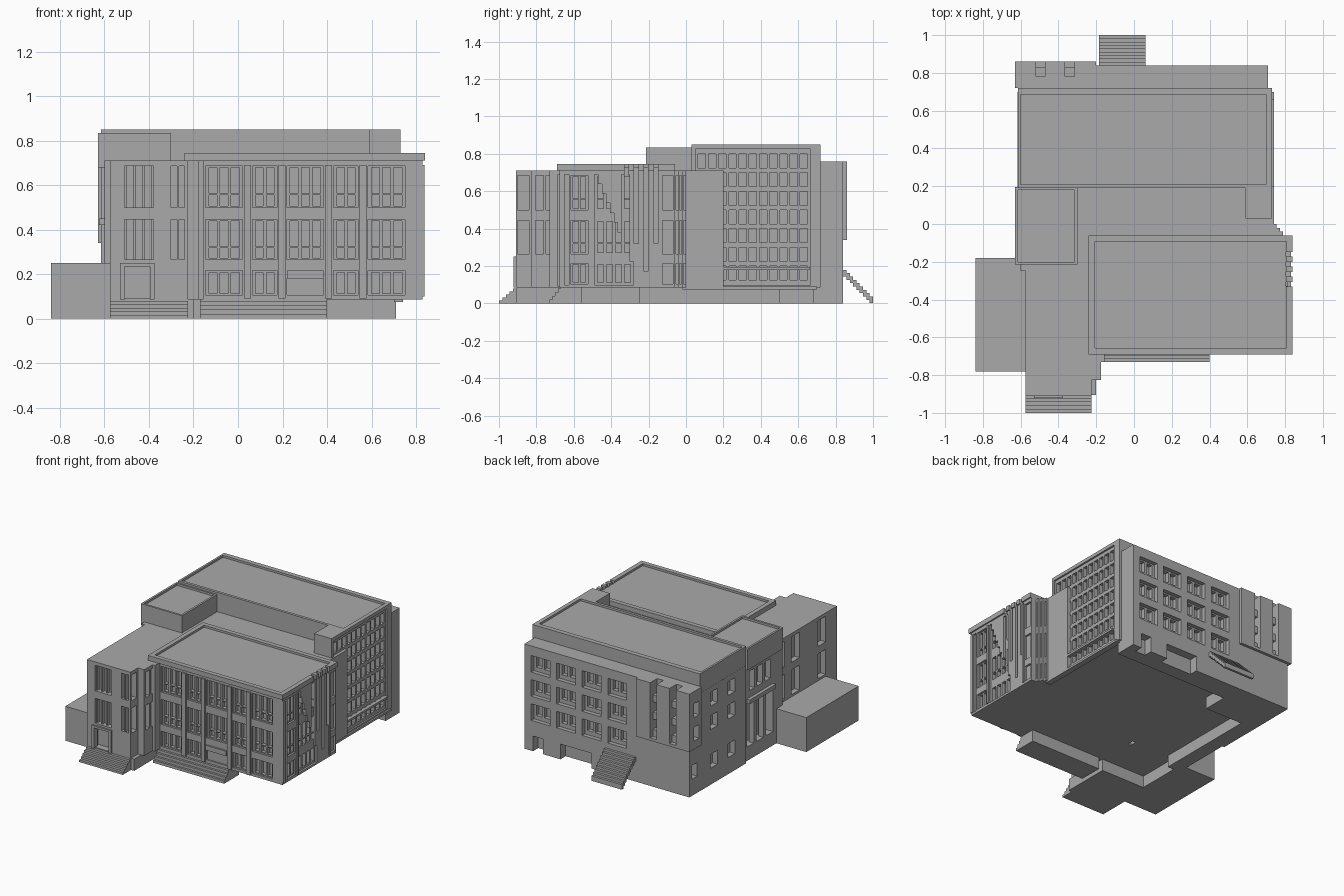
import bpy

if "Cube" in bpy.data.objects:
    bpy.data.objects.remove(bpy.data.objects["Cube"])

grey = (0.4, 0.4, 0.4, 1)
stone = bpy.data.materials.new("grey_stone")
stone.use_nodes = True
stone.diffuse_color = grey
stone.node_tree.nodes["Principled BSDF"].inputs["Base Color"].default_value = grey

# Axis and outward direction of each wall
SIDES = {"east": (0, 1), "west": (0, -1), "north": (1, 1), "south": (1, -1)}
QUADS = [(0, 2, 3, 1), (4, 5, 7, 6), (0, 1, 5, 4), (2, 6, 7, 3), (0, 4, 6, 2), (1, 3, 7, 5)]


def boxes(name, solids):
    """Make one object from boxes, each given as its x, y and z span."""
    verts, faces = [], []
    for xs, ys, zs in solids:
        first = len(verts)
        verts += [(x, y, z) for z in zs for y in ys for x in xs]
        faces += [tuple(first + corner for corner in quad) for quad in QUADS]
    mesh = bpy.data.meshes.new(name)
    mesh.from_pydata(verts, [], faces)
    mesh.materials.append(stone)
    obj = bpy.data.objects.new(name, mesh)
    bpy.context.collection.objects.link(obj)
    return obj


def box(name, xs, ys, zs):
    return boxes(name, [(xs, ys, zs)])


def carve(obj, solids):
    """Cut separate boxes out of an object."""
    cutter = boxes("cutter", solids)
    cutter.hide_render = True
    modifier = obj.modifiers.new("carve", "BOOLEAN")
    modifier.operation, modifier.solver, modifier.object = "DIFFERENCE", "EXACT", cutter
    bpy.context.view_layer.objects.active = obj
    bpy.ops.object.modifier_apply(modifier=modifier.name)
    bpy.data.objects.remove(cutter)


def span(obj, axis):
    """Lowest and highest position of an object along an axis."""
    values = [vertex.co[axis] for vertex in obj.data.vertices]
    return min(values), max(values)


def on_wall(obj, side, columns, rows, inner, outer):
    """Boxes on a wall, reaching from inner to outer relative to its face."""
    axis, sign = SIDES[side]
    face = span(obj, axis)[sign > 0]
    across = tuple(sorted((face + sign * inner, face + sign * outer)))
    return [(across, column, row) if axis == 0 else (column, across, row)
            for column in columns for row in rows]


def windows(obj, side, columns, rows, depth=0.04):
    carve(obj, on_wall(obj, side, columns, rows, -depth, 0.05))


def relief(name, obj, side, columns, rows, outer=0.012, inner=-0.03):
    return boxes(name, on_wall(obj, side, columns, rows, inner, outer))


def sink_roof(obj, rim, depth=0.015):
    """Lower the roof inside a parapet."""
    (west, east), (south, north), (bottom, top) = (span(obj, axis) for axis in range(3))
    carve(obj, [((west + rim, east - rim), (south + rim, north - rim), (top - depth, top + rim))])


def repeat(start, count, pitch, width):
    return [(start + i * pitch, start + i * pitch + width) for i in range(count)]


def split(low, high, count, gap):
    """Divide a span into equal panes with a gap around each."""
    pitch = (high - low - gap) / count
    return repeat(low + gap, count, pitch, pitch - gap)


def stairs(name, xs, wall, end, bottom, top, count, floating=False):
    """Steps going down along y from a wall."""
    run, rise = (end - wall) / count, (top - bottom) / count
    steps = []
    for i in range(count):
        tread = top - i * rise
        ys = sorted((wall + i * run, wall + (i + 1) * run))
        steps.append((xs, ys, (tread - 2 * rise if floating else bottom, tread)))
    return boxes(name, steps)


# Shared levels
floor, eave, rear_top, back_top = 0.085, 0.71, 0.85, 0.76
storeys = [(0.105, 0.215), (0.265, 0.445), (0.5, 0.685)]
margin = 0.007
panes = [(low + margin, high - margin) for low, high in storeys[:1]]
for low, high in storeys[1:]:
    transom = low + (high - low) / 3
    panes += [(low + margin, transom - margin), (transom, high - margin)]
upper_storeys = storeys[1:]

# Rear block and its east end, with one sunken roof
rear = box("rear_block", (-0.615, 0.6), (0.19, 0.72), (floor, rear_top))
east_end = box("rear_east_end", (0.59, 0.73), (0.03, 0.72), (floor, rear_top))
for part in (rear, east_end):
    carve(part, [((-0.6, 0.7), (0.21, 0.685), (rear_top - 0.015, 1))])

# Lattice of windows on the east end
lattice_y, lattice_z = (0.05, 0.665), (0.1, 0.825)
windows(east_end, "east", [lattice_y], [lattice_z], 0.012)
windows(east_end, "east", split(*lattice_y, 11, 0.015), split(*lattice_z, 7, 0.025))
relief("east_window_ledge", east_end, "east", [(0.2, 0.66)], [(0.18, 0.195)])
relief("east_floor_slab", east_end, "east", [(-0.02, 0.7)], [(0.075, 0.09)])

# Back range with paired windows, service doors and floating steps
back = box("back_range", (-0.2, 0.71), (0.68, 0.84), (0, back_top))
back_bays = repeat(-0.11, 4, 0.205, 0.15)
back_rows = repeat(0.22, 3, 0.175, 0.12)
windows(back, "north", back_bays, back_rows, 0.03)
back_panes = [pane for bay in back_bays for pane in split(*bay, 2, 0.02)]
windows(back, "north", back_panes, [(low + 0.03, high - 0.01) for low, high in back_rows], 0.06)
windows(back, "north", [(0.17, 0.42), (0.56, 0.64)], [(-0.01, 0.11)], 0.06)
stairs("back_stairs", (-0.185, 0.06), 0.84, 1, 0.02, 0.18, 9, floating=True)

# North west corner: upper piers standing out over a plain base
corner_base = box("north_west_base", (-0.615, -0.2), (0.5, 0.84), (0, back_top - 0.01))
piers = box("north_west_piers", (-0.63, -0.2), (0.72, 0.86), (0.34, back_top))
slots = repeat(-0.52, 2, 0.155, 0.05)
windows(corner_base, "north", slots, [(0.36, 1)], 0.06)
windows(piers, "north", slots, [(0.36, 1)], 0.08)
relief("slot_spandrels", corner_base, "north", slots, repeat(0.36, 3, 0.125, 0.05), -0.01, -0.07)

# West wall of the rear range
west_wall = box("rear_west_wall", (-0.616, -0.5), (0.19, 0.7), (0, eave))
west_rows = [(0.12, 0.22)] + repeat(0.4, 2, 0.17, 0.1)
west_columns = repeat(0.32, 2, 0.2, 0.08)
for part in (west_wall, rear, corner_base):
    windows(part, "west", west_columns, west_rows)
windows(corner_base, "west", [(0.75, 0.81)], west_rows)
windows(piers, "west", [(0.75, 0.81)], west_rows[1:])

# Middle range with the west entrance, and the pavilion on its roof
middle = box("middle_range", (-0.6, 0.74), (-0.25, 0.2), (floor, eave))
entrance = (-0.14, 0.16)
windows(middle, "west", split(*entrance, 3, 0.03), [(0.5, 0.64)])
windows(middle, "west", [entrance], [(0.1, 0.42)], 0.06)
relief("entrance_columns", middle, "west", split(*entrance, 2, 0.08), [(floor, 0.42)], 0, -0.04)
relief("entrance_lintel", middle, "west", [entrance], [(0.42, 0.45)], 0.025)
box("west_foundation", (-0.6, -0.5), (-0.25, 0.2), (0, floor))
pavilion = box("roof_pavilion", (-0.63, -0.3), (-0.215, 0.195), (eave - 0.03, 0.835))
sink_roof(pavilion, 0.015)

# West wing with its door, annex and steps
wing_x = (-0.575, -0.225)
wing = box("west_wing", wing_x, (-0.91, -0.2), (floor, eave))
main_window, door = (-0.51, -0.38), (-0.52, -0.385)
windows(wing, "south", [main_window], upper_storeys, 0.015)
windows(wing, "south", split(*main_window, 3, 0.01), upper_storeys)
windows(wing, "south", split(-0.31, -0.23, 2, 0.01), upper_storeys)
windows(wing, "south", [door], [(0.09, 0.24)], 0.05)
relief("door_jambs", wing, "south", [(edge - 0.01, edge + 0.01) for edge in door], [(floor, 0.25)])
relief("door_lintel", wing, "south", [door], [(0.235, 0.25)])
windows(wing, "east", [(-0.9, -0.84)], upper_storeys)
windows(wing, "west", [(-0.78, -0.69)] + repeat(-0.48, 2, 0.17, 0.09), upper_storeys)
bay = box("wing_corner_bay", (-0.4, -0.175), (-0.825, -0.3), (floor, eave))
windows(bay, "east", split(-0.82, -0.69, 2, 0.015), upper_storeys)
box("wing_corner_return", (-0.4, -0.155), (-0.73, -0.3), (floor, eave))
box("wing_foundation", (-0.575, -0.2), (-0.905, -0.56), (0, floor))
box("west_annex", (-0.84, -0.55), (-0.78, -0.18), (0, 0.25))
stairs("wing_steps", wing_x, -0.905, -1, 0, 0.08, 5)

# Front block: bays of three and two windows between piers
front = box("front_block", (-0.2, 0.83), (-0.675, -0.06), (floor, eave))
bays, bay_panes, gaps, start, gap = [], [], [], -0.145, 0.045
for count in (3, 2, 3, 2, 3):
    end = start + 0.055 * count
    bays.append((start, end))
    bay_panes += split(start, end, count, 0.014)
    gaps.append((end + margin, end + gap - margin))
    start = end + gap
windows(front, "south", bays, storeys, 0.014)
windows(front, "south", bay_panes, panes)
relief("front_piers", front, "south", gaps[:-1], [(0.09, 0.69)])
relief("front_door", front, "south", [bays[2]], [(0.09, 0.18)], -0.01)
relief("front_door_canopy", front, "south", [bays[2]], [(0.18, 0.215)])

# East side of the front block: windows under a stepped diagonal
full_height = (0.1, 0.69)
side_bays, diagonal = [(-0.615, -0.525), (-0.125, -0.07)], (-0.49, -0.28)
windows(front, "east", side_bays, storeys, 0.014)
windows(front, "east", [diagonal], [full_height], 0.014)
windows(front, "east", split(*side_bays[0], 2, 0.012) + split(*diagonal, 4, 0.016), panes)
windows(front, "east", [(-0.65, -0.625)], [full_height], 0.03)
stepped = boxes("stepped_wall", [((0.78, 0.83), column, (0.64 - 0.052 * i, full_height[1]))
                                 for i, column in enumerate(repeat(-0.47, 9, 0.021, 0.021))])
relief("east_piers", front, "east", [(-0.675, -0.655), (-0.51, -0.495), (-0.145, -0.13)],
       [full_height], 0.008)

# Cornice with sunken roof; the east slots cut through it
cornice = box("front_cornice", (-0.24, 0.84), (-0.69, -0.06), (eave, 0.745))
sink_roof(cornice, 0.033)
for slot, sill in zip(repeat(-0.33, 4, 0.053, 0.022), (0.52, 0.32, 0.17, 0.32)):
    for part in (front, cornice, stepped):
        carve(part, [((0.804, 1), slot, (sill, 1))])

# Stepped corner joining the front block to the rear block
for i in range(3):
    step_y = -0.04 + 0.02 * i
    joint = box("joint_step", (0.6, 0.79 - 0.018 * i), (-0.1, step_y), (floor, eave))
    windows(joint, "east", [(step_y - 0.014, step_y - 0.004)], storeys, 0.012)

# Broad steps at the front
front_x = (-0.17, 0.4)
box("front_steps_base", front_x, (-0.67, -0.56), (0, floor))
stairs("front_steps", front_x, -0.67, -0.73, 0, 0.08, 4)
